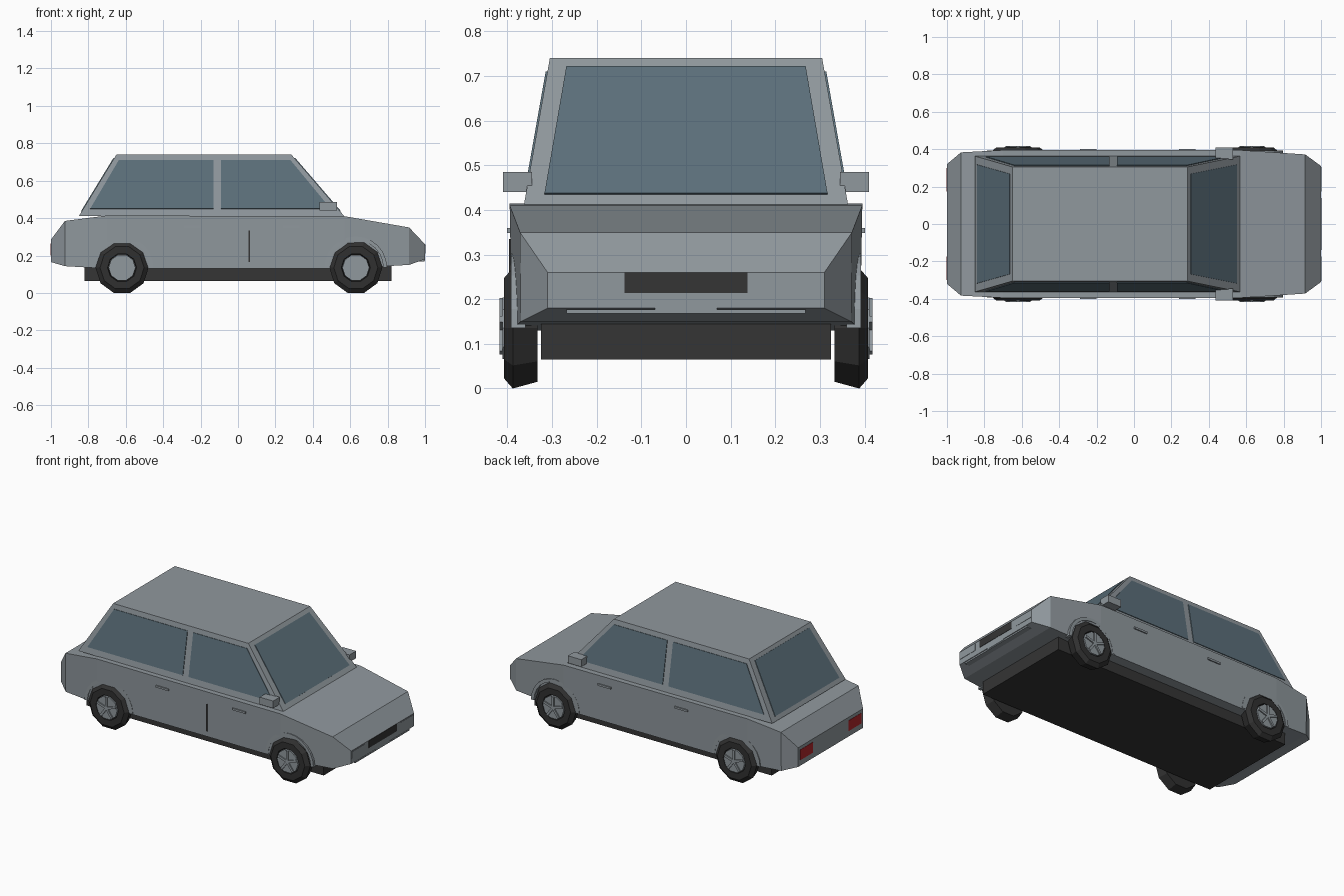
import bpy, bmesh, math
from mathutils import Vector, Matrix

cube = bpy.data.objects.get("Cube")
if cube:
    bpy.data.objects.remove(cube, do_unlink=True)


def material(name, rgb):
    m = bpy.data.materials.new(name)
    m.use_nodes = True
    m.diffuse_color = (*rgb, 1)
    m.node_tree.nodes["Principled BSDF"].inputs["Base Color"].default_value = (*rgb, 1)
    return m


paint = material("grey_paint", (0.28, 0.315, 0.34))
glass = material("blue_grey_glass", (0.107, 0.162, 0.198))
dark = material("dark_plastic", (0.035, 0.035, 0.035))
rubber = material("tyre_rubber", (0.03, 0.03, 0.03))
red = material("red_lens", (0.45, 0.02, 0.025))


def finish(name, bm, mat):
    bmesh.ops.recalc_face_normals(bm, faces=bm.faces)
    mesh = bpy.data.meshes.new(name)
    bm.to_mesh(mesh)
    bm.free()
    mesh.materials.append(mat)
    ob = bpy.data.objects.new(name, mesh)
    bpy.context.collection.objects.link(ob)
    return ob


def loft(name, rings, mat, closed=False):
    """Skin a list of equal point rings; cap the ends unless closed."""
    bm = bmesh.new()
    vs = [[bm.verts.new(p) for p in ring] for ring in rings]
    n = len(vs[0])
    pairs = list(zip(vs, vs[1:])) + ([(vs[-1], vs[0])] if closed else [])
    for a, b in pairs:
        for i in range(n):
            j = (i + 1) % n
            bm.faces.new((a[i], a[j], b[j], b[i]))
    if not closed:
        bm.faces.new(vs[0])
        bm.faces.new(vs[-1])
    return finish(name, bm, mat)


def box(name, x, y, z, mat):
    ring = lambda px: [(px, y[0], z[0]), (px, y[1], z[0]), (px, y[1], z[1]), (px, y[0], z[1])]
    return loft(name, [ring(x[0]), ring(x[1])], mat)


def plate(name, pts, outward, mat, lift=0.004):
    """Thin panel centred on the surface the points lie on."""
    pts = [Vector(p) for p in pts]
    n = (pts[1] - pts[0]).cross(pts[2] - pts[0]).normalized()
    if n.dot(Vector(outward)) < 0:
        n = -n
    return loft(name, [[p - n * lift for p in pts], [p + n * lift for p in pts]], mat)


# Lower body: stations of x, top half-width, bottom half-width, top z, bottom z
stations = [(-1, .32, .32, .285, .165), (-.925, .383, .38, .385, .143),
            (-.7, .395, .39, .414, .13), (.57, .395, .39, .41, .13),
            (.915, .372, .37, .35, .15), (1, .31, .31, .26, .18)]
loft("lower_body", [[(x, -b, lo), (x, b, lo), (x, t, hi), (x, -t, hi)]
                    for x, t, b, hi, lo in stations], paint)
box("chassis", (-.82, .82), (-.325, .325), (.065, .16), dark)

# Cabin: tapered block on top of the body
BASE, ROOF = .412, .74


def mix(a, b, z):
    return a + (b - a) * (z - BASE) / (ROOF - BASE)


def side_y(z): return mix(.363, .305, z)
def front_x(z): return mix(.567, .285, z)
def back_x(z): return mix(-.85, -.65, z)


loft("cabin", [[(back_x(z), -side_y(z), z), (front_x(z), -side_y(z), z),
                (front_x(z), side_y(z), z), (back_x(z), side_y(z), z)]
               for z in (BASE, ROOF)], paint)

# Windscreen and rear window
for name, fx, out in (("windscreen", front_x, 1), ("rear_window", back_x, -1)):
    plate(name, [(fx(z), s * w, z) for s, w, z in
                 ((-1, .317, .435), (1, .317, .435), (1, .268, .72), (-1, .268, .72))],
          (out, 0, 0), glass)

# Side fittings, both sides
side_windows = {"rear_side_window": [(-.79, .45), (-.13, .45), (-.13, .71), (-.637, .71)],
                "front_side_window": [(-.09, .45), (.495, .45), (.28, .71), (-.09, .71)]}
for side, s in (("left", 1), ("right", -1)):
    for name, pts in side_windows.items():
        plate(f"{side}_{name}", [(x, s * side_y(z), z) for x, z in pts], (0, s, 0), glass)
    box(f"{side}_mirror", (.437, .53), (s * .345, s * .41), (.44, .485), paint)
    for name, x in (("rear", -.245), ("front", .285)):
        box(f"{side}_{name}_door_handle", (x - .045, x + .045), (s * .38, s * .401),
            (.348, .36), paint)
    box(f"{side}_headlight", (.98, 1), (s * .175, s * .306), (.212, .254), paint).location.x = .002
    box(f"{side}_tail_light", (-1.002, -.98), (s * .175, s * .3), (.2, .265), red)
box("right_door_seam", (.057, .063), (-.396, -.38), (.165, .335), dark)

# Nose details
box("grille", (.97, 1.002), (-.138, .138), (.214, .26), dark)
box("front_bumper_strip", (.95, .998), (-.268, .268), (.168, .177), paint)
box("number_plate_mount", (.95, 1), (-.07, .07), (.174, .181), paint)

# Wheels: ten-sided lathe about the axle, with hub and five spokes
SIDES = 10
FLAT = 1 / math.cos(math.pi / SIDES)


def ring_at(cx, y, r, n=SIDES):
    return [(cx + r * math.cos(2 * math.pi * i / n), y, .135 + r * math.sin(2 * math.pi * i / n))
            for i in range(n)]


def arc(cx, y, r, steps=12):
    return [(cx + r * math.cos(math.pi * i / steps), y, .135 + r * math.sin(math.pi * i / steps))
            for i in range(steps + 1)]


for end, cx in (("front", .63), ("rear", -.62)):
    for side, s in (("left", 1), ("right", -1)):
        tag = f"{end}_{side}"
        tyre = [(.333, .12), (.388, .135), (.408, .112), (.408, .074), (.39, .07)]
        loft(f"{tag}_tyre", [ring_at(cx, s * y, r * FLAT) for y, r in tyre], rubber)
        loft(f"{tag}_rim", [ring_at(cx, s * .38, .072), ring_at(cx, s * .411, .072)], paint)
        # Spokes are merged into one star-shaped object
        bm = bmesh.new()
        for k in range(5):
            turn = Matrix.Rotation(2 * math.pi * k / 5, 4, "Y")
            m = (Matrix.Translation((cx, s * .411, .135)) @ turn
                 @ Matrix.Translation((0, 0, .034)) @ Matrix.Diagonal((.014, .014, .068, 1)))
            bmesh.ops.create_cube(bm, size=1, matrix=m)
        finish(f"{tag}_spokes", bm, paint)
        # Wheel-arch lip, mostly flush with the body side
        rows = [arc(cx, s * y, r) for y, r in
                ((.36, .147), (.3925, .147), (.3925, .167), (.36, .167))]
        loft(f"{tag}_arch_lip", [list(p) for p in zip(*rows)], paint)
